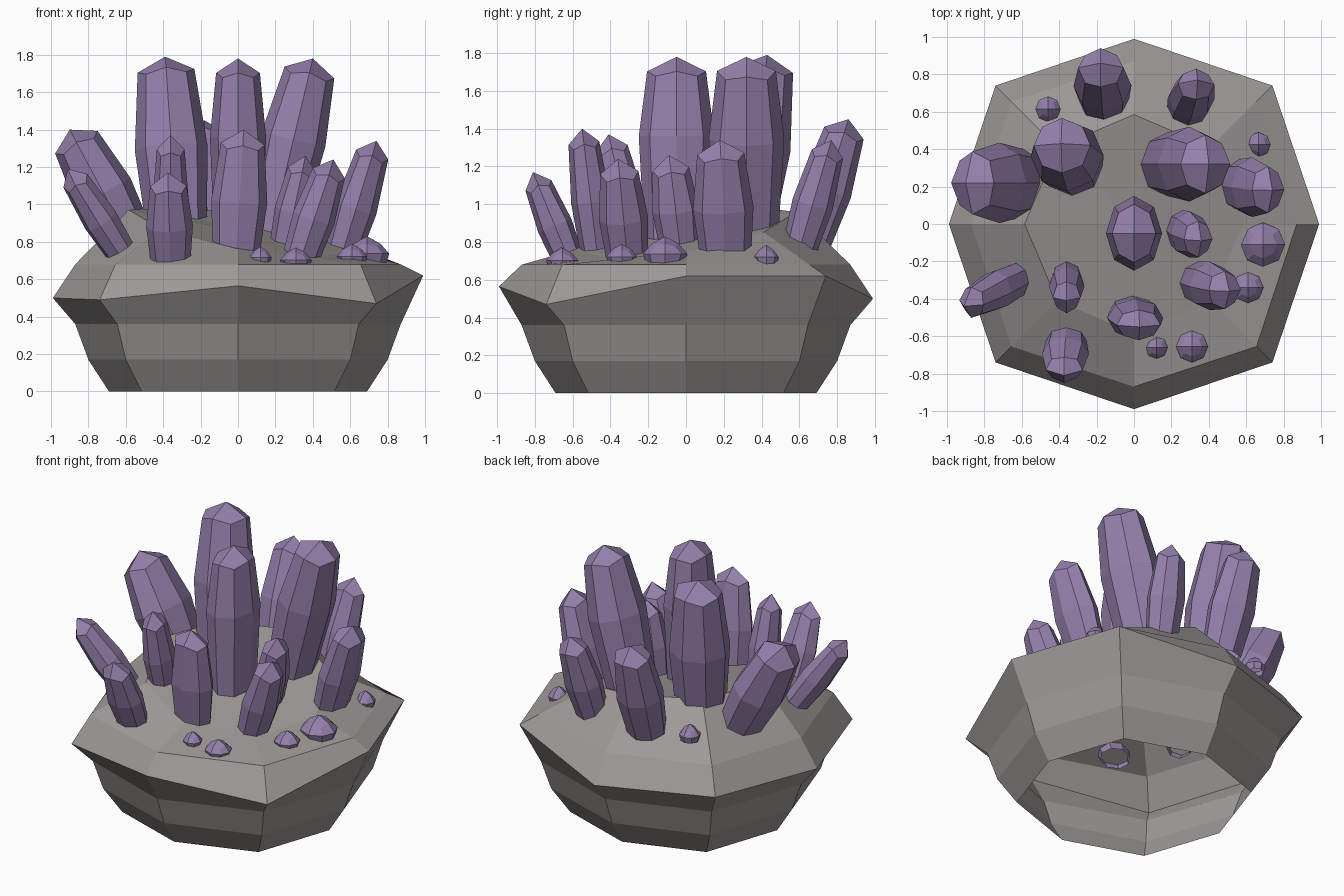
import bpy, bmesh, math
from mathutils import Vector

if "Cube" in bpy.data.objects:
    bpy.data.objects.remove(bpy.data.objects["Cube"])


def material(name, rgb):
    m = bpy.data.materials.new(name)
    m.diffuse_color = (*rgb, 1)
    m.use_nodes = True
    m.node_tree.nodes["Principled BSDF"].inputs["Base Color"].default_value = m.diffuse_color
    return m


STONE = material("warm grey stone", (0.34, 0.325, 0.31))
PURPLE = material("muted purple crystal", (0.30, 0.216, 0.41))


def make_object(name, bm, mat):
    mesh = bpy.data.meshes.new(name)
    bm.to_mesh(mesh)
    bm.free()
    mesh.materials.append(mat)
    obj = bpy.data.objects.new(name, mesh)
    bpy.context.collection.objects.link(obj)
    return obj


def bridge(bm, low, high):
    n = len(low)
    for i in range(n):
        j = (i + 1) % n
        bm.faces.new((low[i], low[j], high[j], high[i]))


# Rock: eight-sided hollow shell, open underneath, with uneven rim and sloping top
def octagon(bm, axis_r, diag, z):
    ring = []
    for i in range(8):
        a = i * math.pi / 4
        r = diag * math.sqrt(2) if i % 2 else axis_r
        x, y = r * math.cos(a), r * math.sin(a)
        ring.append(bm.verts.new((x, y, z(i, x, y))))
    return ring


RIM_Z = [0.62, 0.62, 0.50, 0.52, 0.50, 0.49, 0.565, 0.47]


def slope(i, x, y):
    return min(0.98, 0.86 - 0.19 * x + 0.17 * y)


bm = bmesh.new()
rings = [
    octagon(bm, 0.69, 0.515, lambda i, x, y: 0.0),
    octagon(bm, 0.80, 0.60, lambda i, x, y: 0.17),
    octagon(bm, 0.87, 0.645, lambda i, x, y: 0.36),
    octagon(bm, 0.99, 0.74, lambda i, x, y: RIM_Z[i]),
    octagon(bm, 0.87, 0.655, lambda i, x, y: 0.68),
    octagon(bm, 0.585, 0.41, slope),
]
for low, high in zip(rings, rings[1:]):
    bridge(bm, low, high)
center = bm.verts.new((0, 0, 0.86))
for i in range(8):
    bm.faces.new((rings[-1][i], rings[-1][(i + 1) % 8], center))
make_object("rock_base", bm, STONE)


# Crystal: eight-sided shaft with a four-faced blunt tip, open where it enters the rock
def crystal(name, base, tip, ra, rb, mid=0.42, nugget=False):
    base, tip = Vector(base), Vector(tip)
    axis = tip - base
    length = axis.length
    d = axis.normalized()
    u = (Vector((1, 0, 0)) - d * d.x).normalized()
    v = d.cross(u)
    cap = length * 0.3 if nugget else 0.085
    top_scale = 0.62 if nugget else 0.78
    bm = bmesh.new()
    levels = [(0, 0.84), (mid * length, 1.0), (length - cap, top_scale)]
    shaft = []
    for k, (h, s) in enumerate(levels):
        ring = []
        for i in range(8):
            a = i * math.pi / 4
            # diagonal corners of the tip sit a little lower
            drop = cap * (0.2 if i % 2 else -0.1) if k == 2 else 0
            p = base + d * (h - drop) + s * (u * ra * math.cos(a) + v * rb * math.sin(a))
            ring.append(bm.verts.new(p))
        shaft.append(ring)
    bridge(bm, shaft[0], shaft[1])
    bridge(bm, shaft[1], shaft[2])
    apex = bm.verts.new(tip)
    t = shaft[2]
    for i in range(0, 8, 2):
        bm.faces.new((apex, t[i], t[i + 1], t[(i + 2) % 8]))
    return make_object(name, bm, PURPLE)


# Tall crystals
crystal("tall_crystal_center", (0, -0.05, 0.78), (0, -0.05, 1.78), 0.15, 0.2, 0.58)
crystal("tall_crystal_right", (0.17, 0.32, 0.82), (0.40, 0.32, 1.78), 0.175, 0.2, 0.55)
crystal("tall_crystal_left", (-0.33, 0.31, 0.90), (-0.39, 0.43, 1.79), 0.195, 0.19, 0.45)

# Medium crystals: base, tip, two radii
MEDIUM = {
    "back_left_crystal": ((-0.16, 0.65, 0.80), (-0.18, 0.86, 1.45), 0.155, 0.14),
    "back_right_crystal": ((0.28, 0.60, 0.76), (0.34, 0.77, 1.34), 0.125, 0.11),
    "right_crystal": ((0.55, 0.21, 0.72), (0.74, 0.18, 1.34), 0.115, 0.16),
    "inner_right_crystal": ((0.25, -0.03, 0.76), (0.36, -0.09, 1.26), 0.10, 0.125),
    "front_right_crystal": ((0.33, -0.31, 0.70), (0.51, -0.36, 1.24), 0.115, 0.13),
    "front_crystal": ((-0.01, -0.47, 0.74), (0.03, -0.55, 1.40), 0.15, 0.105),
    "inner_left_crystal": ((-0.36, -0.28, 0.80), (-0.36, -0.41, 1.37), 0.095, 0.11),
    "front_left_crystal": ((-0.36, -0.61, 0.68), (-0.375, -0.81, 1.17), 0.125, 0.095),
    "outer_left_crystal": ((-0.61, -0.29, 0.72), (-0.91, -0.44, 1.19), 0.095, 0.11),
    "left_crystal": ((-0.59, 0.22, 0.82), (-0.90, 0.22, 1.40), 0.165, 0.215),
}
for name, (base, tip, ra, rb) in MEDIUM.items():
    crystal(name, base, tip, ra, rb)

# Small nuggets: x, y, bottom, top, radius
NUGGETS = [
    (0.69, -0.11, 0.68, 0.83, 0.118),
    (0.61, -0.34, 0.68, 0.79, 0.082),
    (0.31, -0.655, 0.66, 0.77, 0.085),
    (0.12, -0.66, 0.68, 0.775, 0.06),
    (0.665, 0.425, 0.68, 0.785, 0.066),
    (-0.46, 0.615, 0.79, 0.90, 0.068),
]
for n, (x, y, z0, z1, r) in enumerate(NUGGETS, 1):
    crystal(f"crystal_nugget_{n}", (x, y, z0), (x, y, z1), r, r, 0.38, True)
